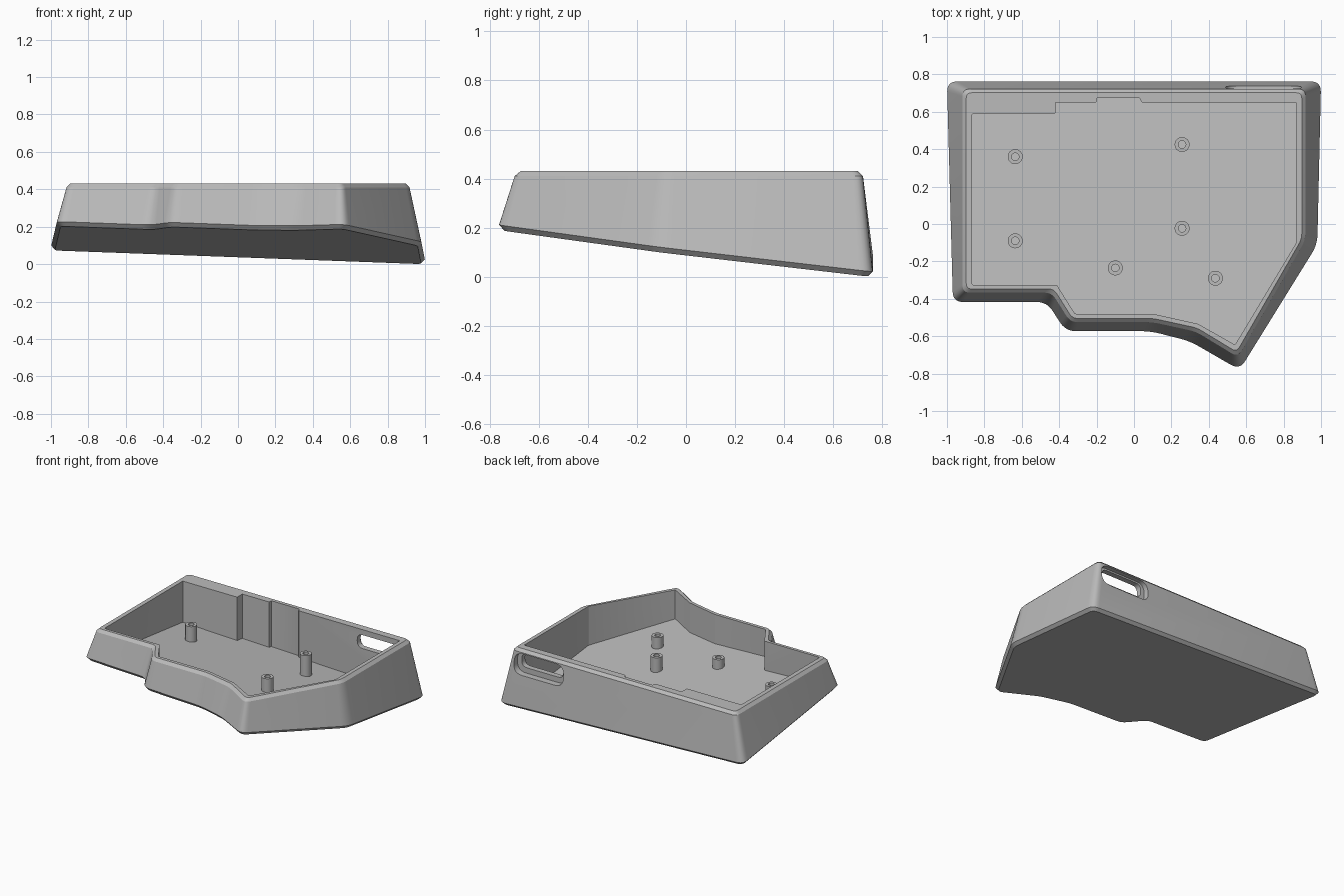
import bpy, bmesh, math
from mathutils import Vector

if "Cube" in bpy.data.objects:
    bpy.data.objects.remove(bpy.data.objects["Cube"])

grey = bpy.data.materials.new("case grey")
grey.diffuse_color = (0.5, 0.5, 0.5, 1)
grey.use_nodes = True
grey.node_tree.nodes["Principled BSDF"].inputs["Base Color"].default_value = grey.diffuse_color


def base_z(x, y):
    """Tilted underside of the case."""
    return 0.115 * (0.745 - y) + 0.037 * (0.98 - x)


def inset(pts, d):
    """Move every side of a counter-clockwise outline inward by d."""
    out = []
    for i, p in enumerate(pts):
        a, p, b = Vector(pts[i - 1]), Vector(p), Vector(pts[(i + 1) % len(pts)])
        e, f = (p - a).normalized(), (b - p).normalized()
        n, m = Vector((-e.y, e.x)), Vector((-f.y, f.x))
        out.append(p + (n + m) * d / (1 + n.dot(m)))
    return out


def rounded(pts, cut, seg=6):
    """Round every corner with a small curve."""
    out = []
    for i, p in enumerate(pts):
        a, p, b = Vector(pts[i - 1]), Vector(p), Vector(pts[(i + 1) % len(pts)])
        s, e = p + (a - p).normalized() * cut, p + (b - p).normalized() * cut
        for k in range(seg + 1):
            t = k / seg
            out.append(s * (1 - t) ** 2 + p * 2 * t * (1 - t) + e * t * t)
    return out


def loft(name, loops, closed=False):
    """Skin matching loops; cap the ends, or join last to first."""
    bm = bmesh.new()
    rings = [[bm.verts.new(p) for p in loop] for loop in loops]
    n = len(rings[0])
    pairs = list(zip(rings, rings[1:])) + ([(rings[-1], rings[0])] if closed else [])
    for r, s in pairs:
        for i in range(n):
            j = (i + 1) % n
            bm.faces.new((r[i], r[j], s[j], s[i]))
    if not closed:
        bm.faces.new(rings[0][::-1])
        bm.faces.new(rings[-1])
    bmesh.ops.recalc_face_normals(bm, faces=bm.faces)
    me = bpy.data.meshes.new(name)
    bm.to_mesh(me)
    bm.free()
    me.materials.append(grey)
    ob = bpy.data.objects.new(name, me)
    bpy.context.collection.objects.link(ob)
    return ob


def smooth(ob):
    bpy.ops.object.select_all(action='DESELECT')
    ob.select_set(True)
    bpy.context.view_layer.objects.active = ob
    bpy.ops.object.shade_smooth_by_angle(angle=math.radians(25))


def subtract(ob, cutter):
    mod = ob.modifiers.new("cut", 'BOOLEAN')
    mod.operation, mod.solver, mod.object = 'DIFFERENCE', 'EXACT', cutter
    bpy.context.view_layer.objects.active = ob
    bpy.ops.object.modifier_apply(modifier=mod.name)
    bpy.data.objects.remove(cutter)


# Outer shell: flared walls between a level rim and a tilted base
rim = [(-.917, .722), (-.917, -.367), (-.44, -.367), (-.34, -.525), (.10, -.525),
       (.33, -.575), (.556, -.712), (.917, -.085), (.917, .722)]
foot = [(-1.0, .762), (-.968, -.417), (-.466, -.417), (-.365, -.573), (.09, -.573),
        (.30, -.627), (.565, -.78), (.98, -.11), (1.0, .762)]
case = loft("case_shell", [
    [(p.x, p.y, base_z(p.x, p.y)) for p in rounded(inset(foot, .02), .04)],
    [(p.x, p.y, base_z(p.x, p.y) + .022) for p in rounded(foot, .055)],
    [(p.x, p.y, .41) for p in rounded(rim, .04)],
    [(p.x, p.y, .43) for p in rounded(inset(rim, .02), .03)]])

# Cavity with stepped back wall and a floor parallel to the base
FLOOR = .04
cavity = [(-.865, .59), (-.865, -.325), (-.413, -.325), (-.316, -.48), (.10, -.48),
          (.343, -.534), (.54, -.646), (.868, -.10), (.868, .65), (.04, .65),
          (.03, .675), (-.20, .675), (-.20, .65), (-.42, .65), (-.42, .59)]
c = rounded(cavity, .006, 2)
subtract(case, loft("cavity_cutter", [
    [(p.x, p.y, base_z(p.x, p.y) + FLOOR) for p in c], [(p.x, p.y, .6) for p in c]]))


# Connector slot: shallow outer recess and a through opening
def slot(x0, x1, z0, z1, r, y0, y1):
    s = rounded([(x0, z0), (x1, z0), (x1, z1), (x0, z1)], r)
    subtract(case, loft("slot_cutter", [[(p.x, y, p.y) for p in s] for y in (y0, y1)]))


slot(.49, .895, .25, .402, .07, .69, .9)
slot(.52, .86, .29, .39, .045, .6, .9)
smooth(case)


# Hollow screw posts, all ending at one height
def circle(x, y, r, z=None, n=24):
    loop = []
    for i in range(n):
        a = 2 * math.pi * i / n
        px, py = x + r * math.cos(a), y + r * math.sin(a)
        loop.append((px, py, base_z(px, py) + FLOOR - .005 if z is None else z))
    return loop


for i, (x, y) in enumerate([(-.635, .36), (-.635, -.09), (-.10, -.235),
                            (.257, .425), (.257, -.023), (.435, -.29)]):
    smooth(loft(f"screw_post_{i + 1}", [
        circle(x, y, .04), circle(x, y, .04, .26),
        circle(x, y, .02, .26), circle(x, y, .02)], closed=True))
